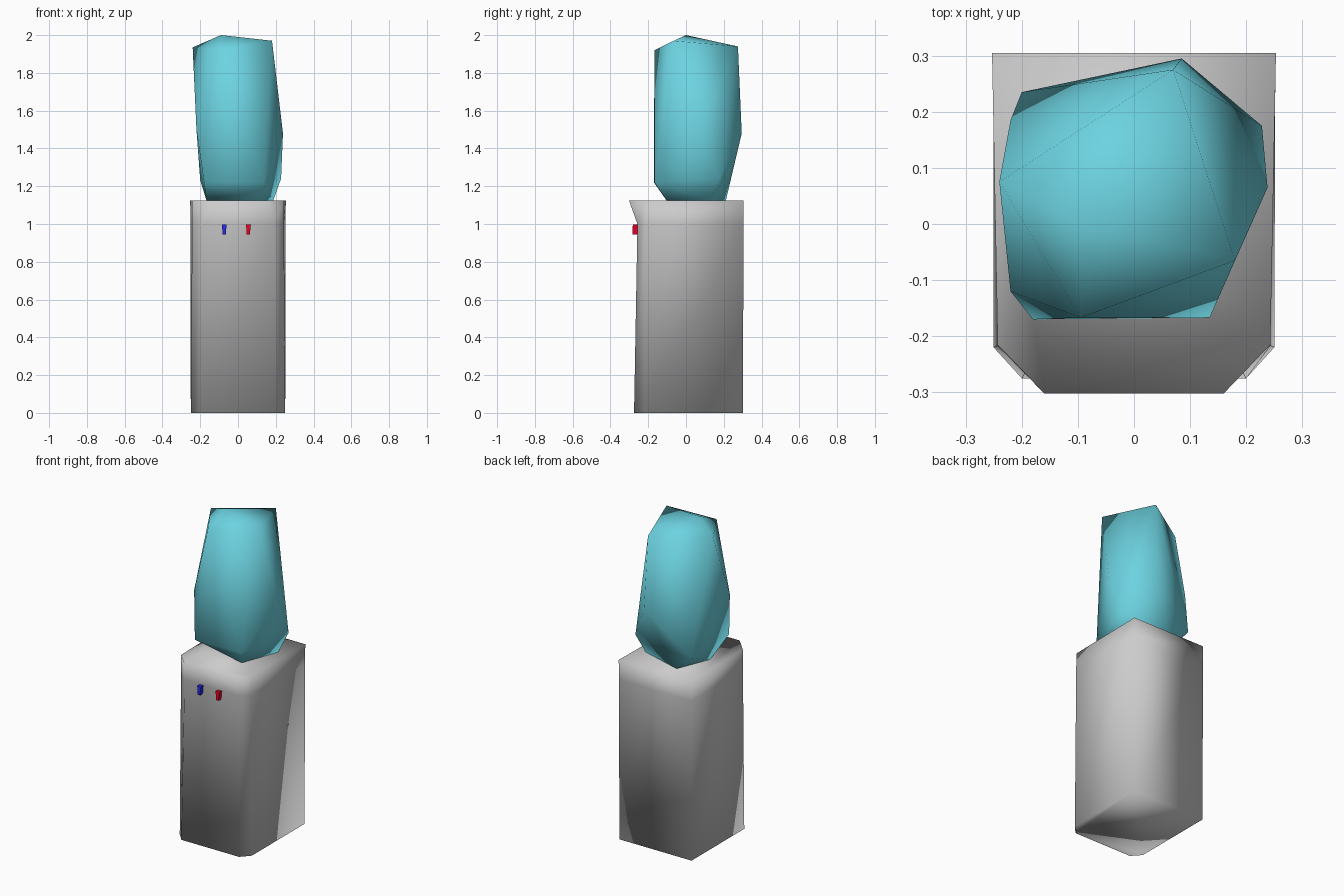
import bpy, bmesh
from mathutils import Vector

if "Cube" in bpy.data.objects:
    bpy.data.objects.remove(bpy.data.objects["Cube"])


def finish(bm, name, color=None, smooth=True):
    bmesh.ops.recalc_face_normals(bm, faces=bm.faces)
    me = bpy.data.meshes.new(name)
    bm.to_mesh(me)
    bm.free()
    for p in me.polygons:
        p.use_smooth = smooth
    ob = bpy.data.objects.new(name, me)
    bpy.context.collection.objects.link(ob)
    if color:
        mat = bpy.data.materials.new(name + "_colour")
        mat.diffuse_color = (*color, 1)
        mat.use_nodes = True
        mat.node_tree.nodes["Principled BSDF"].inputs["Base Color"].default_value = mat.diffuse_color
        me.materials.append(mat)
    return ob


def loft(rings, name, color=None, smooth=True):
    """Bridge equal-length closed rings of points and cap both ends."""
    bm = bmesh.new()
    vs = [[bm.verts.new(p) for p in r] for r in rings]
    n = len(vs[0])
    for a, b in zip(vs, vs[1:]):
        for i in range(n):
            j = (i + 1) % n
            bm.faces.new((a[i], a[j], b[j], b[i]))
    bm.faces.new(vs[0][::-1])
    bm.faces.new(vs[-1])
    return finish(bm, name, color, smooth)


# Cabinet: mirrored half sections with chamfered front corners and a top lip
def section(z, half):
    right = [(x, y, z) for x, y in half]
    return right + [(-x, y, z) for x, y, z in reversed(right)]


loft([
    section(0, [(0.20, -0.275), (0.25, -0.22), (0.25, 0.302)]),
    section(1.0, [(0.19, -0.257), (0.243, -0.217), (0.252, 0.304)]),
    section(1.125, [(0.16, -0.302), (0.243, -0.215), (0.253, 0.305)]),
], "dispenser_cabinet")

# Bottle: faceted hull, slightly irregular
bottle_points = [
    (-0.09, 0.0, 2.0),
    (-0.24, 0.075, 1.935), (0.07, 0.275, 1.94), (0.18, -0.065, 1.97), (-0.095, -0.167, 1.92),
    (-0.22, 0.185, 1.5), (0.085, 0.295, 1.48), (0.238, 0.065, 1.48),
    (-0.20, 0.235, 1.23), (0.228, 0.175, 1.24), (0.135, -0.167, 1.22),
    (-0.18, -0.17, 1.22), (-0.22, -0.12, 1.5),
    (-0.165, 0.0, 1.12), (0.10, -0.10, 1.12), (0.185, 0.13, 1.12), (-0.08, 0.21, 1.12),
]
bm = bmesh.new()
for p in bottle_points:
    bm.verts.new(Vector(p))
bmesh.ops.convex_hull(bm, input=bm.verts)
finish(bm, "water_bottle", (0.15, 0.65, 0.75))


# Taps: small levers narrowing towards the bottom
def box_ring(x, z, w, y0, y1):
    return [(x - w, y0, z), (x + w, y0, z), (x + w, y1, z), (x - w, y1, z)]


for x, name, col in ((-0.073, "cold_tap", (0.02, 0.02, 0.8)),
                     (0.055, "hot_tap", (0.8, 0.0, 0.02))):
    loft([box_ring(x, 0.945, 0.009, -0.284, -0.258),
          box_ring(x, 0.97, 0.010, -0.284, -0.25),
          box_ring(x, 0.998, 0.013, -0.281, -0.25)], name, col, False)
